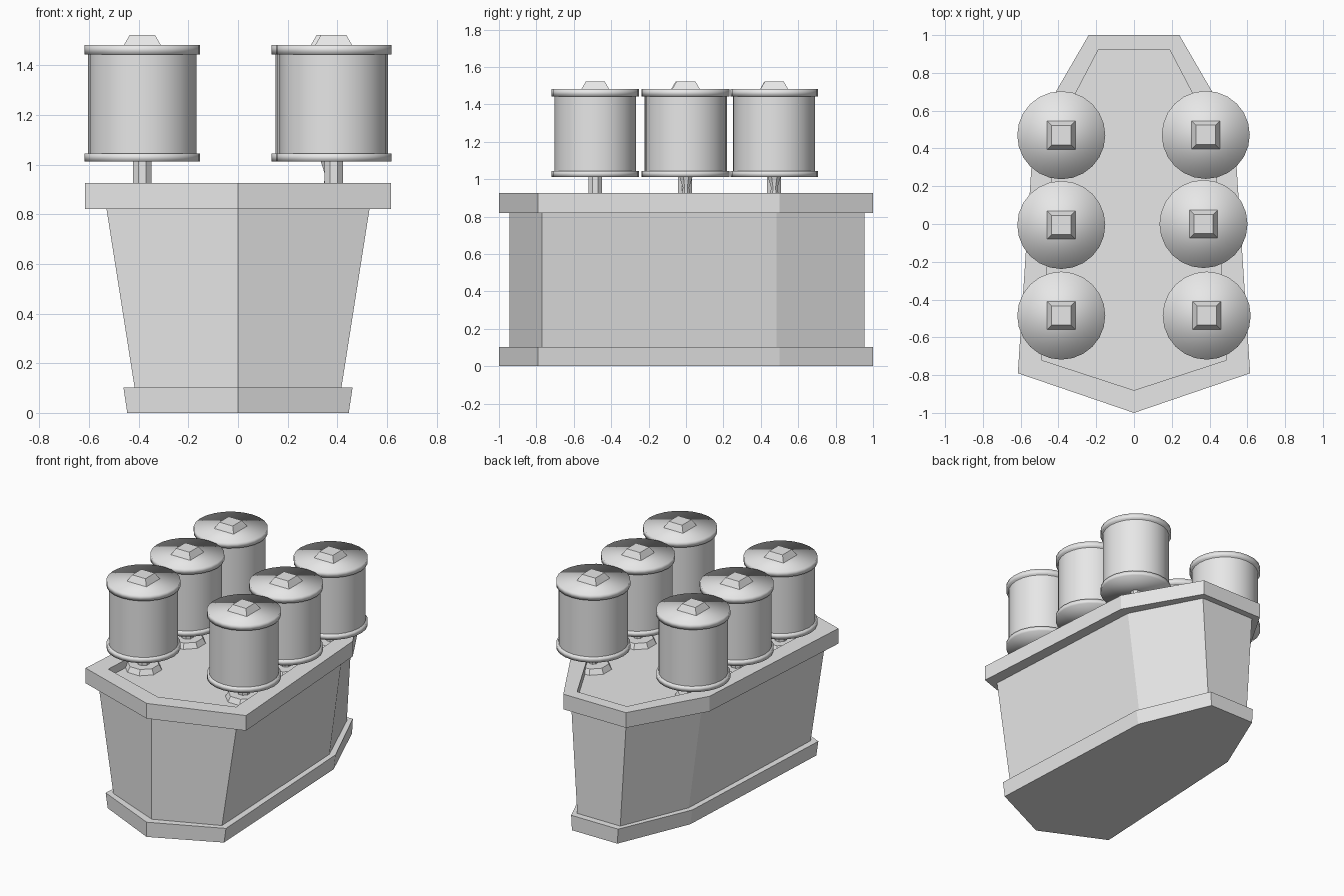
import bpy, bmesh, math
from mathutils import Matrix

if "Cube" in bpy.data.objects:
    bpy.data.objects.remove(bpy.data.objects["Cube"], do_unlink=True)

grey = bpy.data.materials.new("plain grey")
grey.use_nodes = True
COLOUR = (0.8, 0.8, 0.8, 1)
grey.diffuse_color = COLOUR
grey.node_tree.nodes["Principled BSDF"].inputs["Base Color"].default_value = COLOUR


def finish(bm, name, smooth=None):
    bmesh.ops.recalc_face_normals(bm, faces=bm.faces)
    mesh = bpy.data.meshes.new(name)
    bm.to_mesh(mesh)
    bm.free()
    mesh.materials.append(grey)
    ob = bpy.data.objects.new(name, mesh)
    bpy.context.collection.objects.link(ob)
    if smooth:
        bpy.ops.object.select_all(action='DESELECT')
        ob.select_set(True)
        bpy.context.view_layer.objects.active = ob
        if smooth == "all":
            bpy.ops.object.shade_smooth()
        else:
            bpy.ops.object.shade_smooth_by_angle(angle=math.radians(35))
    return ob


def loft(name, rings, cap_start=True, cap_end=True, smooth=None):
    """Skin a stack of closed rings of 3D points."""
    bm = bmesh.new()
    loops = [[bm.verts.new(p) for p in ring] for ring in rings]
    n = len(loops[0])
    for a, b in zip(loops, loops[1:]):
        for i in range(n):
            j = (i + 1) % n
            bm.faces.new((a[i], a[j], b[j], b[i]))
    if cap_start:
        bm.faces.new(loops[0][::-1])
    if cap_end:
        bm.faces.new(loops[-1])
    return finish(bm, name, smooth)


def hull(half, z, sx=1.0):
    """Mirror the right half of a boat-like outline; first point is the bow."""
    pts = half + [(-x, y) for x, y in reversed(half[1:])]
    return [(x * sx, y, z) for x, y in pts]


def circle(x, y, r, z, sides, turn=0.0):
    return [(x + r * math.cos(2 * math.pi * i / sides + turn),
             y + r * math.sin(2 * math.pi * i / sides + turn), z) for i in range(sides)]


def turned(name, x, y, profile, sides, turn=0.0, smooth=None):
    return loft(name, [circle(x, y, r, z, sides, turn) for r, z in profile], smooth=smooth)


# Seven-sided tub: base, tapering body, rim with sunken deck
OUTER = [(0, -1), (0.615, -0.79), (0.53, 0.5), (0.24, 1)]
BODY = [(0, -0.945), (0.53, -0.77), (0.46, 0.485), (0.21, 0.955)]
INNER = [(0, -0.88), (0.49, -0.72), (0.42, 0.48), (0.19, 0.92)]
loft("tub_base", [hull(OUTER, 0, 0.725), hull(OUTER, 0.102, 0.75)])
loft("tub_body", [hull(BODY, 0.1, 0.785), hull(BODY, 0.825)])
loft("tub_rim_and_deck", [hull(OUTER, 0.82), hull(OUTER, 0.925),
                          hull(INNER, 0.925), hull(INNER, 0.87)])

# Six lidded drums on short stems
STRAIGHT = [(0.04, 0.87), (0.04, 1.02)]
PINCHED = [(0.035, 0.87), (0.018, 0.955), (0.04, 1.02)]
drums = [
    ("right_front", -0.385, -0.485, STRAIGHT), ("right_middle", -0.385, -0.005, STRAIGHT),
    ("right_back", -0.385, 0.47, STRAIGHT), ("left_front", 0.385, -0.485, STRAIGHT),
    ("left_middle", 0.368, 0, PINCHED), ("left_back", 0.38, 0.472, PINCHED),
]
for place, x, y, stem in drums:
    turned(place + "_foot", x, y, [(0.12, 0.868), (0.1, 0.905)], 8, math.pi / 8)
    turned(place + "_stem", x, y, stem, 8, math.pi / 8, "angle")
    turned(place + "_lower_flange", x, y, [(0.233, 1.012), (0.233, 1.045)], 24, smooth="all")
    turned(place + "_drum", x, y, [(0.218, 1.04), (0.218, 1.45)], 24, smooth="angle")
    turned(place + "_lid", x, y, [(0.233, 1.443), (0.233, 1.481)], 24, smooth="all")
    turned(place + "_knob", x, y, [(0.106, 1.48), (0.072, 1.522)], 4, math.pi / 4)
